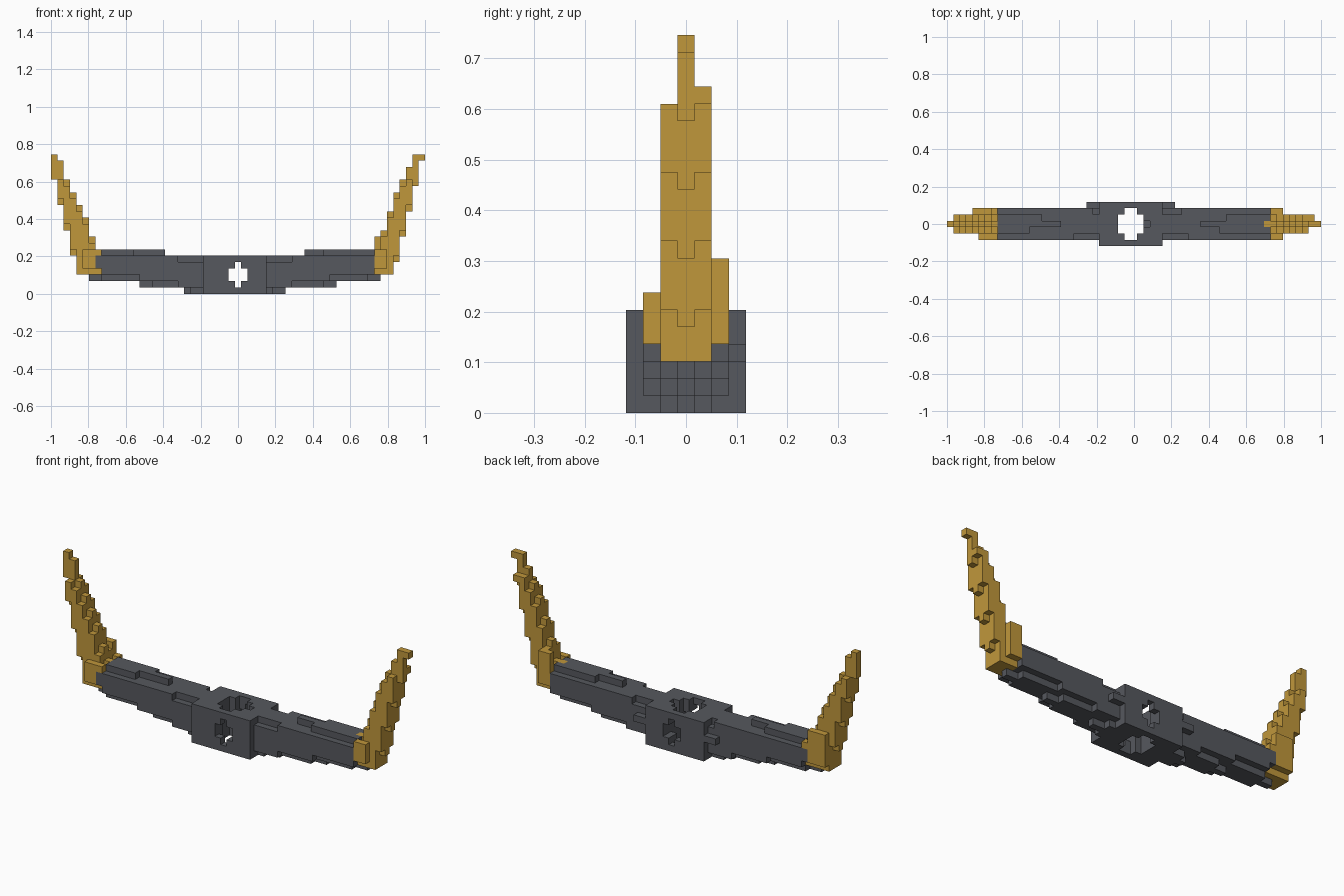
import bpy
import bmesh
from mathutils import Vector

CELL = 2 / 59
ORIGIN = Vector((-1, -3.5 * CELL, 0))

old = bpy.data.objects.get("Cube")
if old:
    bpy.data.objects.remove(old)


def make_material(name, colour):
    mat = bpy.data.materials.new(name)
    mat.use_nodes = True
    mat.diffuse_color = colour
    shader = mat.node_tree.nodes["Principled BSDF"]
    shader.inputs["Base Color"].default_value = colour
    shader.inputs["Roughness"].default_value = 0.8
    return mat


def block(x, y, z):
    """Set of unit cells filling a box given as three (start, end) ranges."""
    return {(i, j, k) for i in range(*x) for j in range(*y) for k in range(*z)}


def build(name, cells, mat):
    """Turn a set of cells into one mesh holding only its outer faces."""
    bm = bmesh.new()
    for cell in cells:
        centre = Vector(cell) + Vector((0.5, 0.5, 0.5))
        for axis in range(3):
            for sign in (-1, 1):
                neighbour = list(cell)
                neighbour[axis] += sign
                if tuple(neighbour) in cells:
                    continue
                normal, u, v = Vector(), Vector(), Vector()
                normal[axis] = sign / 2
                u[(axis + 1) % 3] = sign / 2
                v[(axis + 2) % 3] = 0.5
                corners = (-u - v, u - v, u + v, v - u)
                bm.faces.new([bm.verts.new(ORIGIN + CELL * (centre + normal + c))
                              for c in corners])
    bmesh.ops.remove_doubles(bm, verts=bm.verts, dist=CELL / 10)
    mesh = bpy.data.meshes.new(name)
    bm.to_mesh(mesh)
    bm.free()
    mesh.materials.append(mat)
    obj = bpy.data.objects.new(name, mesh)
    bpy.context.collection.objects.link(obj)


def step(table, level):
    """Value of the last (start level, value) pair reached by level."""
    return [value for start, value in table if start <= level][-1]


grey = make_material("dark grey", (0.093, 0.098, 0.112, 1))
gold = make_material("gold", (0.53, 0.31, 0.044, 1))

CORE, FRONT, BACK, MID = (2, 5), (1, 2), (5, 6), (3, 4)

# Horns: a central fin with side layers whose steps lag one level behind
left_outer = [(0, 4), (6, 3), (10, 2), (14, 1), (18, 0)]
left_inner = [(0, 8), (7, 7), (9, 6), (12, 5), (14, 4), (16, 3), (18, 2), (21, 1)]
right_outer = [(0, 54), (5, 55), (9, 56), (13, 57), (17, 58), (21, 59)]
right_inner = [(0, 51), (7, 52), (10, 53), (13, 54), (16, 55), (18, 56), (20, 57)]


def horn(low, high, low_lag, high_lag, back_top):
    cells = set()
    for row, top in ((2, 18), (3, 22), (4, back_top)):
        side = row != 3
        for k in range(3, top):
            start = step(low, k + side * low_lag)
            end = step(high, k + side * high_lag)
            cells |= block((start, end), (row, row + 1), (k, k + 1))
    return cells


left_horn = horn(left_outer, left_inner, -1, 1, 18)
left_horn |= block((5, 7), FRONT, (4, 7)) | block((7, 8), FRONT, (6, 7))
left_horn |= block((4, 7), BACK, (4, 9)) | block((7, 8), BACK, (6, 7))
right_horn = horn(right_inner, right_outer, 1, -1, 19)
right_horn |= block((51, 53), FRONT, (4, 7)) | block((51, 53), BACK, (4, 9))
right_horn |= block((50, 51), MID, (6, 7))

# Crossbar: core, flanks and staggered ridges above and below
body = block((8, 51), CORE, (3, 6))
body |= block((7, 51), FRONT, (4, 5)) | block((7, 51), BACK, (4, 5))
for flank in (FRONT, BACK):
    body |= block((8, 51), flank, (3, 4))
    body |= block((14, 44), flank, (2, 3)) | block((20, 38), flank, (1, 2))
body |= block((7, 20), FRONT, (5, 6)) | block((38, 51), FRONT, (5, 6))
body |= block((7, 23), BACK, (5, 6)) | block((37, 51), BACK, (5, 6))
for row, left_end, right_start in ((2, 13, 43), (3, 18, 40), (4, 15, 44)):
    for span in ((8, left_end), (right_start, 51)):
        body |= block(span, (row, row + 1), (6, 7))
for level, left, right in ((2, 6, 52), (1, 14, 45), (0, 21, 37)):
    body |= block((left, right), MID, (level, level + 1))
    inset = 2 if level else 1
    body |= block((left + inset, right - 2), CORE, (level, level + 1))

# Hub with two small tabs on its back corners
body |= block((24, 34), (0, 7), (0, 6))
body |= block((22, 36), (6, 7), (3, 4))

# Cross-shaped openings through the hub, front to back and top to bottom
body -= block((28, 31), (0, 7), (2, 4)) | block((29, 30), (0, 7), (1, 5))
body -= block((27, 31), CORE, (0, 6)) | block((28, 30), (1, 6), (0, 6))
body -= block((31, 32), MID, (3, 6))

body -= left_horn | right_horn
build("crossbar_with_hub", body, grey)
build("right_horn", left_horn, gold)   # the model's own right is -x
build("left_horn", right_horn, gold)
